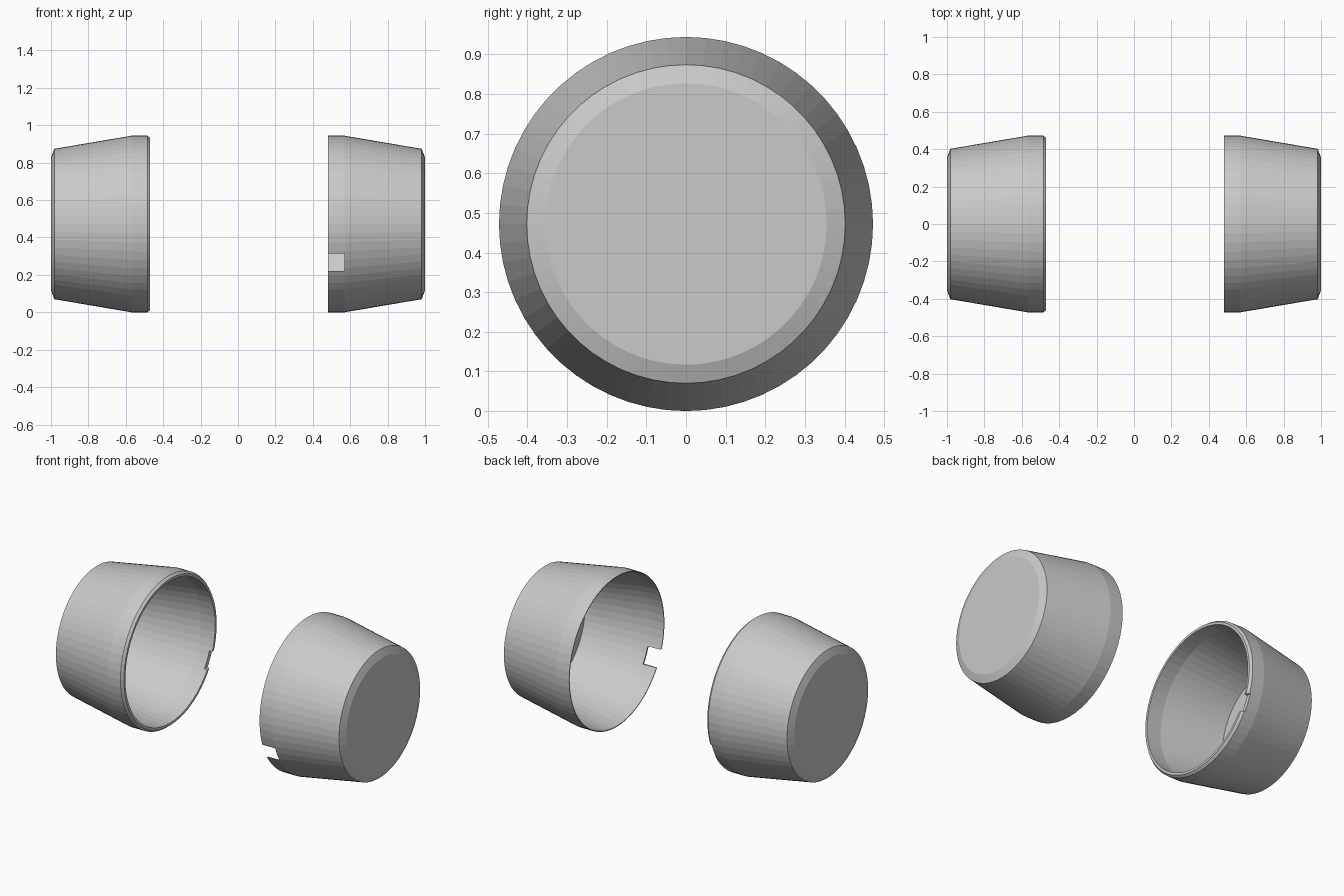
import bpy, bmesh, math
from mathutils import Vector

cube = bpy.data.objects.get("Cube")
if cube:
    bpy.data.objects.remove(cube, do_unlink=True)

SEGMENTS = 60
AXIS_Z = 0.472

grey = bpy.data.materials.new("light_grey")
grey.use_nodes = True
colour = (0.58, 0.59, 0.58, 1)
grey.diffuse_color = colour
grey.node_tree.nodes["Principled BSDF"].inputs["Base Color"].default_value = colour


def add_object(name, bm):
    bmesh.ops.recalc_face_normals(bm, faces=bm.faces)
    mesh = bpy.data.meshes.new(name)
    bm.to_mesh(mesh)
    bm.free()
    mesh.materials.append(grey)
    obj = bpy.data.objects.new(name, mesh)
    bpy.context.collection.objects.link(obj)
    return obj


def lathe_cup(name, profile, side):
    """Spin an (x, radius) outline around the x axis; side mirrors it."""
    bm = bmesh.new()
    verts = [bm.verts.new((side * x, 0, AXIS_Z + r)) for x, r in profile]
    edges = [bm.edges.new(pair) for pair in zip(verts, verts[1:])]
    bmesh.ops.spin(bm, geom=verts + edges, cent=(0, 0, AXIS_Z), axis=(1, 0, 0),
                   angle=math.tau, steps=SEGMENTS)
    bmesh.ops.remove_doubles(bm, verts=bm.verts, dist=0.0005)
    return add_object(name, bm)


def cut_notch(obj, low, high):
    """Cut a box between two corners out of the object."""
    low, high = Vector(low), Vector(high)
    bm = bmesh.new()
    bmesh.ops.create_cube(bm, size=1)
    bmesh.ops.scale(bm, vec=high - low, verts=bm.verts)
    bmesh.ops.translate(bm, vec=(low + high) / 2, verts=bm.verts)
    cutter = add_object("notch_cutter", bm)
    cutter.hide_render = True
    mod = obj.modifiers.new("notch", "BOOLEAN")
    mod.operation = "DIFFERENCE"
    mod.solver = "EXACT"
    mod.object = cutter
    bpy.context.view_layer.objects.active = obj
    bpy.ops.object.modifier_apply(modifier=mod.name)
    bpy.data.objects.remove(cutter, do_unlink=True)


# Shared outside: flat end, chamfer, taper, straight collar
outside = [(1, 0), (1, 0.355), (0.982, 0.402), (0.57, 0.472)]

# Left cup: thin open rim with a slot in the front of the collar
left_cup = lathe_cup("left_cup", outside + [
    (0.48, 0.472), (0.48, 0.467), (0.57, 0.462), (0.97, 0.385), (0.97, 0)], 1)
cut_notch(left_cup, (0.4, -0.6, 0.22), (0.57, -0.3, 0.315))

# Right cup: thicker chamfered lip with a shallow slot at the back
right_cup = lathe_cup("right_cup", outside + [
    (0.485, 0.472), (0.47, 0.46), (0.47, 0.445), (0.57, 0.445),
    (0.97, 0.375), (0.97, 0)], -1)
cut_notch(right_cup, (-0.49, 0.3, 0.22), (-0.4, 0.6, 0.315))
